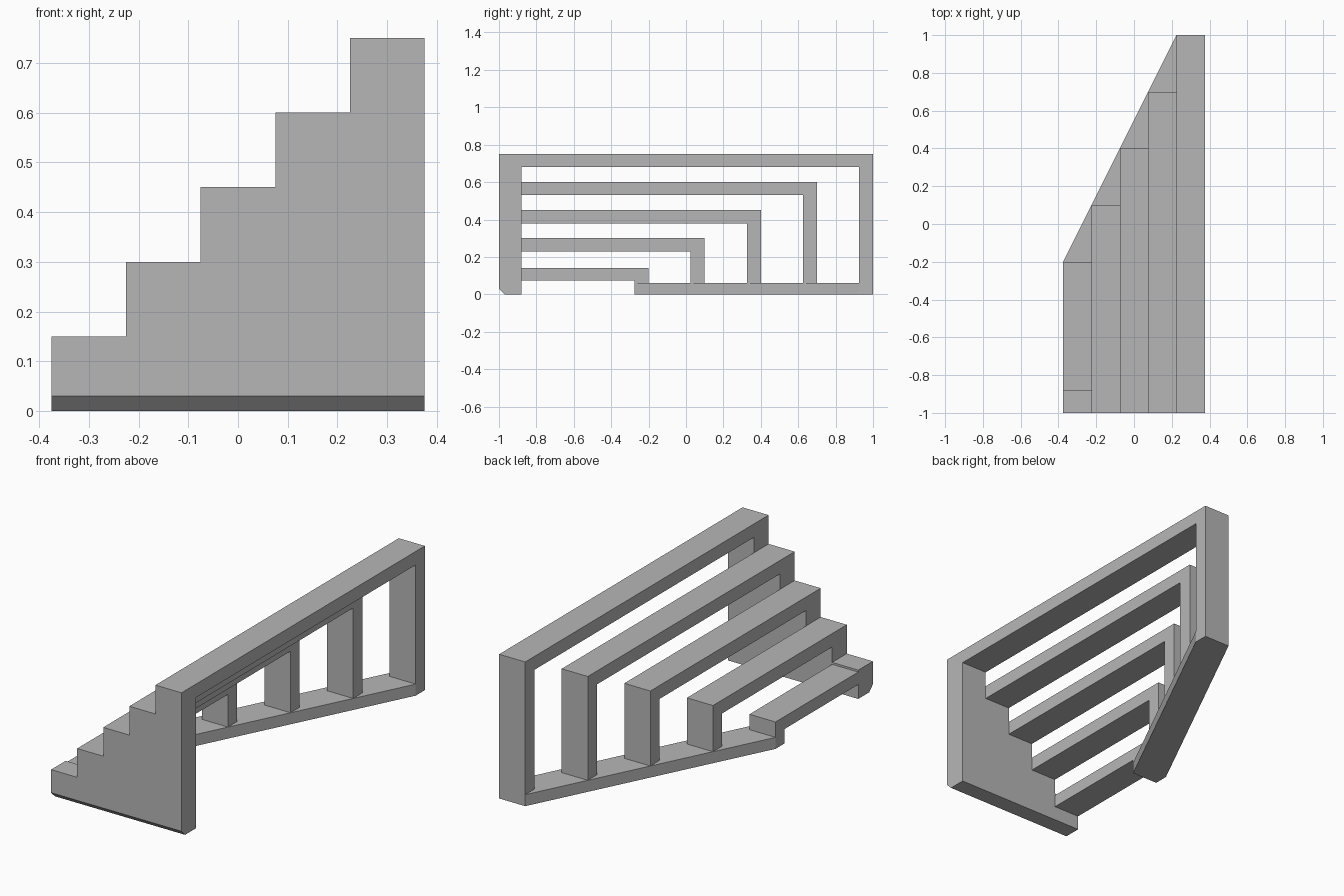
import bpy
import bmesh
from mathutils import Vector

cube = bpy.data.objects.get("Cube")
if cube:
    bpy.data.objects.remove(cube, do_unlink=True)

grey = bpy.data.materials.new("mid grey")
grey.use_nodes = True
colour = (0.47, 0.47, 0.47, 1.0)
grey.diffuse_color = colour
grey.node_tree.nodes["Principled BSDF"].inputs["Base Color"].default_value = colour


def prism(name, outline, offset):
    """Extrude a closed outline of 3D points along an offset."""
    bm = bmesh.new()
    face = bm.faces.new([bm.verts.new(p) for p in outline])
    new = bmesh.ops.extrude_face_region(bm, geom=[face])["geom"]
    verts = [g for g in new if isinstance(g, bmesh.types.BMVert)]
    bmesh.ops.translate(bm, vec=Vector(offset), verts=verts)
    bmesh.ops.recalc_face_normals(bm, faces=bm.faces)
    mesh = bpy.data.meshes.new(name)
    bm.to_mesh(mesh)
    bm.free()
    mesh.materials.append(grey)
    obj = bpy.data.objects.new(name, mesh)
    bpy.context.collection.objects.link(obj)
    return obj


STEPS = 5
WIDTH = RISE = 0.15
HALF = STEPS * WIDTH / 2
FRONT, PANEL_BACK = -1.0, -0.88
BASE_TOP, POST, BAR = 0.06, 0.075, 0.07
CHAMFER = 0.03

# Stepped front panel, extruded front to back
outline = [(HALF, FRONT, 0), (-HALF, FRONT, 0)]
for i in range(STEPS):
    x, z = -HALF + i * WIDTH, (i + 1) * RISE
    outline += [(x, FRONT, z), (x + WIDTH, FRONT, z)]
panel = prism("stepped_front_panel", outline, (0, PANEL_BACK - FRONT, 0))

# Bevel along the panel's lower front edge
bm = bmesh.new()
bm.from_mesh(panel.data)
edge = [e for e in bm.edges
        if all(v.co.z < 0.001 and v.co.y < FRONT + 0.001 for v in e.verts)]
bmesh.ops.bevel(bm, geom=edge, offset=CHAMFER, segments=1, affect='EDGES')
bm.to_mesh(panel.data)
bm.free()

# One rail with a rear post per step; the lowest sits slightly below its step
for i in range(STEPS):
    x, end = -HALF + i * WIDTH, -0.2 + i * 0.3
    top = (i + 1) * RISE
    under = top - BAR
    if i == 0:
        top, under = 0.14, 0.075
    profile = [(PANEL_BACK, top), (end, top), (end, BASE_TOP),
               (end - POST, BASE_TOP), (end - POST, under), (PANEL_BACK, under)]
    prism(f"rail_and_post_{i + 1}", [(x, y, z) for y, z in profile], (WIDTH, 0, 0))

# Diagonal base beam under the posts
inner = HALF - WIDTH
plan = [(-HALF, -0.2), (inner, 1), (HALF, 1), (HALF, 1 - POST),
        (-inner, -0.2 - POST), (-HALF, -0.2 - POST)]
prism("diagonal_base_beam", [(x, y, 0) for x, y in plan], (0, 0, BASE_TOP))
